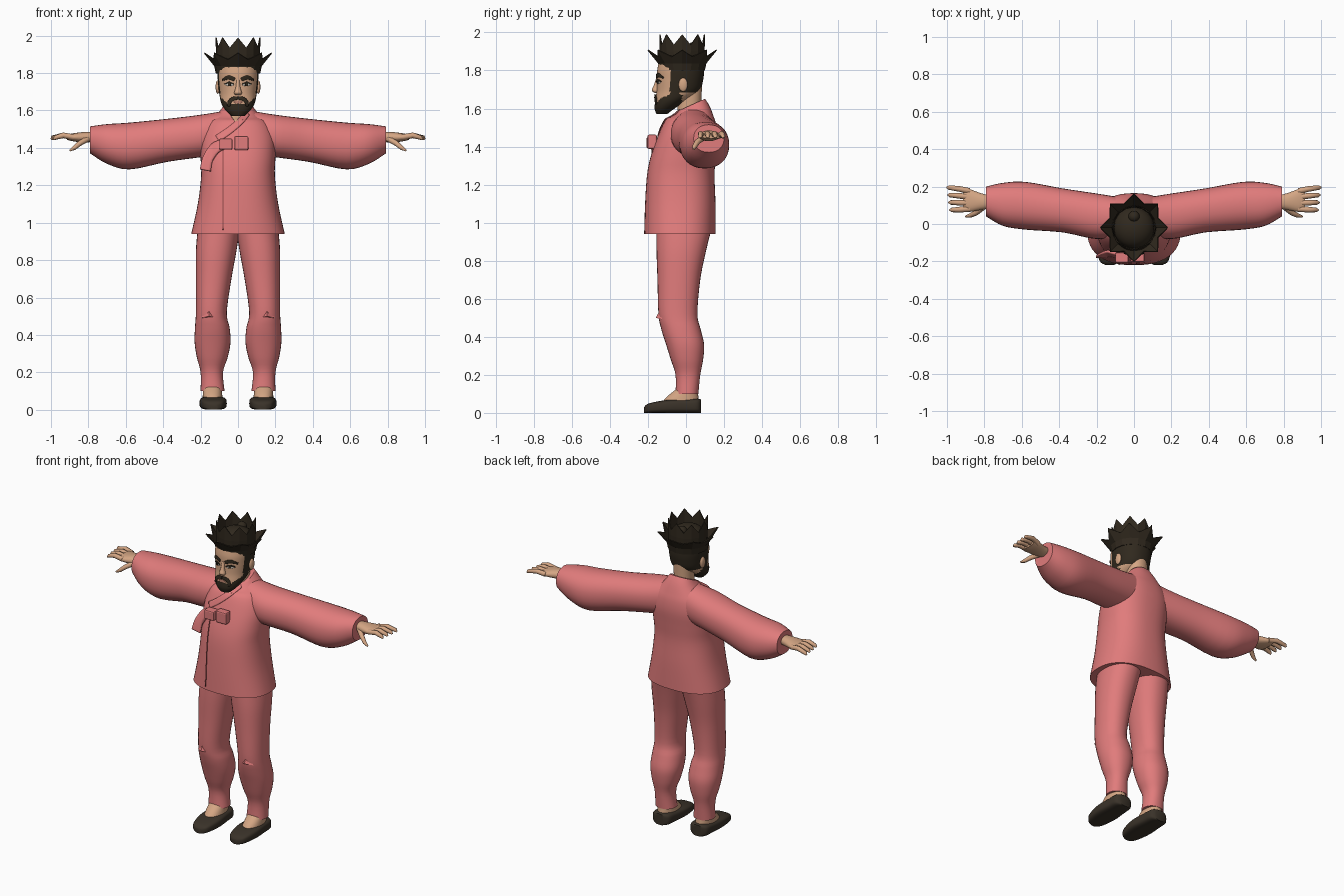
import bpy, bmesh, math
from mathutils import Vector
from mathutils.bvhtree import BVHTree

if "Cube" in bpy.data.objects:
    bpy.data.objects.remove(bpy.data.objects["Cube"])


def material(name, r, g, b):
    m = bpy.data.materials.new(name)
    m.use_nodes = True
    m.diffuse_color = (r, g, b, 1)
    m.node_tree.nodes["Principled BSDF"].inputs["Base Color"].default_value = (r, g, b, 1)
    return m


pink = material("pink_cloth", .75, .2, .2)
seam_pink = material("seam_pink", .3, .07, .07)
skin = material("skin", .66, .38, .23)
hair = material("dark_hair", .03, .022, .013)
leather = material("shoe_leather", .042, .032, .022)
white = material("eye_white", .7, .68, .62)
lip = material("lip", .45, .2, .14)


def add_object(name, verts, faces, mat, smooth=True):
    mesh = bpy.data.meshes.new(name)
    mesh.from_pydata(verts, [], faces)
    bm = bmesh.new()
    bm.from_mesh(mesh)
    bmesh.ops.recalc_face_normals(bm, faces=bm.faces)
    bm.to_mesh(mesh)
    bm.free()
    mesh.materials.append(mat)
    if smooth:
        for p in mesh.polygons:
            p.use_smooth = True
        mesh.set_sharp_from_angle(angle=math.radians(50))
    ob = bpy.data.objects.new(name, mesh)
    bpy.context.collection.objects.link(ob)
    return ob


def spline(rows, steps):
    """Smooth rows of numbers through each other."""
    out = []
    for i in range(len(rows) - 1):
        p, q, r, s = (rows[max(0, min(len(rows) - 1, i + k))] for k in (-1, 0, 1, 2))
        for j in range(steps):
            t = j / steps
            out.append([b + t * (c - a) / 2 + t * t * (a - 2.5 * b + 2 * c - d / 2)
                        + t ** 3 * (1.5 * (b - c) + (d - a) / 2)
                        for a, b, c, d in zip(p, q, r, s)])
    return out + [list(rows[-1])]


def loft(name, axis, rings, mat, side=1, power=2.2, n=32, steps=4):
    """Rings are (position on axis, low/high, low/high of the other two axes)."""
    verts, faces = [], []
    rows = spline(rings, steps)
    for pos, a0, a1, b0, b1 in rows:
        for k in range(n):
            c, s = math.cos(math.tau * k / n), math.sin(math.tau * k / n)
            a = (a0 + a1) / 2 + (a1 - a0) / 2 * math.copysign(abs(c) ** (2 / power), c)
            b = (b0 + b1) / 2 + (b1 - b0) / 2 * math.copysign(abs(s) ** (2 / power), s)
            v = [a, b]
            v.insert(axis, pos)
            verts.append((v[0] * side, v[1], v[2]))
    for i in range(len(rows) - 1):
        for k in range(n):
            m = (k + 1) % n
            faces.append((i * n + k, i * n + m, i * n + n + m, i * n + n + k))
    faces += [tuple(range(n)), tuple(range(len(verts) - n, len(verts)))]
    return add_object(name, verts, faces, mat)


def drape(name, target, path, mat, lift=.003, thick=.004, limit=1):
    """Strip of (x, z, half width) points laid over the front of a target."""
    me = target.data
    tree = BVHTree.FromPolygons([v.co for v in me.vertices], [p.vertices for p in me.polygons])
    rows, verts, faces, cols = spline(path, 6), [], [], 5
    for i, (x, z, w) in enumerate(rows):
        u, v = rows[max(i - 1, 0)], rows[min(i + 1, len(rows) - 1)]
        d = Vector((v[0] - u[0], v[1] - u[1])).normalized()
        for k in range(cols):
            o = w * (k / 2 - 1)
            px, pz = x - d.y * o, z + d.x * o
            hit = tree.ray_cast(Vector((max(-limit, min(limit, px)), -1, pz)), Vector((0, 1, 0)))[0]
            verts.append((px, (hit.y if hit else -.05) - lift, pz))
    for i in range(len(rows) - 1):
        for k in range(cols - 1):
            j = i * cols + k
            faces.append((j, j + 1, j + cols + 1, j + cols))
    ob = add_object(name, verts, faces, mat)
    mod = ob.modifiers.new("thickness", "SOLIDIFY")
    mod.thickness, mod.offset = thick, 0
    return ob


def ball(name, loc, size, mat):
    bpy.ops.mesh.primitive_uv_sphere_add(segments=20, ring_count=12, location=loc)
    ob = bpy.context.object
    ob.name, ob.scale = name, size
    ob.data.materials.append(mat)
    bpy.ops.object.shade_smooth()


def block(name, loc, size, mat):
    bpy.ops.mesh.primitive_cube_add(size=1, location=loc)
    ob = bpy.context.object
    ob.name, ob.scale = name, size
    ob.data.materials.append(mat)
    bpy.ops.object.transform_apply(location=False, rotation=False)
    mod = ob.modifiers.new("soft_edges", "BEVEL")
    mod.width, mod.segments = .008, 2


# Jacket body, with the neckline raised at the back
jacket = loft("jacket", 2, [
    (.94, -.25, .25, -.22, .155), (1.1, -.215, .215, -.215, .155), (1.25, -.197, .197, -.205, .15),
    (1.35, -.2, .2, -.185, .157), (1.45, -.2, .2, -.15, .165), (1.53, -.17, .17, -.115, .155),
    (1.58, -.11, .11, -.075, .13), (1.62, -.075, .075, -.04, .1)], pink, power=2.4, n=48)
for v in jacket.data.vertices:
    if v.co.z > 1.55:
        v.co.z += (v.co.y - .03) * .45 * (v.co.z - 1.55) / .07
drape("neck_opening", jacket, [(.0, 1.585, .045), (0, 1.55, .025), (-.008, 1.52, .001)], skin)
drape("collar_wrap", jacket, [(.05, 1.585, .015), (.01, 1.54, .017), (-.05, 1.49, .018), (-.11, 1.45, .018)], pink, .005)
drape("front_seam", jacket, [(-.08, .96, .002), (-.08, 1.2, .002), (-.08, 1.4, .002)], seam_pink)

# Ribbon tie
block("ribbon_knot", (-.065, -.18, 1.42), (.07, .055, .06), pink)
block("ribbon_loop", (.018, -.178, 1.425), (.075, .05, .075), pink)
drape("ribbon_tail", jacket, [(-.06, 1.425, .025), (-.12, 1.4, .028), (-.16, 1.345, .028), (-.175, 1.28, .03)],
      pink, .015, .012, .14)

# Limbs
for side, label in ((1, "left"), (-1, "right")):
    loft(label + "_sleeve", 0, [
        (.06, -.06, .14, 1.37, 1.6), (.2, -.08, .163, 1.35, 1.577), (.38, -.045, .19, 1.325, 1.555),
        (.58, -.03, .225, 1.285, 1.535), (.7, -.01, .22, 1.315, 1.527), (.79, .04, .2, 1.37, 1.515)],
        pink, side)
    loft(label + "_trouser_leg", 2, [
        (.1, .072, .2, -.055, .065), (.2, .08, .2, -.055, .075), (.28, .055, .22, -.08, .09),
        (.36, .04, .232, -.105, .095), (.44, .045, .23, -.13, .077), (.52, .06, .225, -.145, .06),
        (.7, .035, .225, -.15, .075), (.85, .008, .225, -.155, .105), (.97, -.01, .215, -.155, .135)],
        pink, side)
    # Knee fold: a little overhanging wedge
    x = side * .155
    add_object(label + "_knee_fold", [(x - .045, -.125, .49), (x + .045, -.125, .49), (x, -.135, .545),
                                      (x, -.158, .5)], [(0, 1, 3), (1, 2, 3), (2, 0, 3)], pink, False)
    loft(label + "_foot", 2, [(.05, .08, .19, -.13, .07), (.085, .085, .188, -.1, .065),
                              (.13, .09, .185, -.045, .06)], skin, side)
    loft(label + "_shoe", 1, [
        (-.22, .11, .15, 0, .03), (-.195, .078, .185, 0, .05), (-.1, .06, .205, 0, .068),
        (0, .068, .2, 0, .073), (.06, .075, .195, 0, .075), (.08, .1, .17, 0, .07)], leather, side, 3.5)
    loft(label + "_palm", 0, [(.76, .085, .15, 1.435, 1.485), (.82, .075, .165, 1.428, 1.485),
                              (.88, .065, .187, 1.435, 1.478), (.915, .075, .19, 1.443, 1.47)], skin, side, n=20)
    # Fingers and thumb, round tubes that taper
    cu = bpy.data.curves.new(label + "_fingers", "CURVE")
    cu.dimensions, cu.bevel_depth, cu.bevel_resolution, cu.use_fill_caps = "3D", 1, 2, True
    paths = [[(.88, .08 + .032 * i, 1.457), (.935, .077 + .037 * i, 1.467),
              (.975 + .005 * i, .075 + .04 * i, 1.455), (.985 + .005 * i, .075 + .04 * i, 1.445)] for i in range(4)]
    paths.append([(.8, .095, 1.45), (.845, .06, 1.425), (.875, .045, 1.4), (.9, .04, 1.385)])
    for path in paths:
        sp = cu.splines.new("POLY")
        sp.points.add(len(path) - 1)
        for pt, co, r in zip(sp.points, path, (.016, .015, .012, .005)):
            pt.co, pt.radius = (co[0] * side, co[1], co[2], 1), r
        sp.use_smooth = True
    cu.materials.append(skin)
    bpy.context.collection.objects.link(bpy.data.objects.new(label + "_fingers", cu))

# Head and neck; hair and beard are coloured by region
loft("neck", 2, [(1.52, -.065, .065, -.05, .085), (1.6, -.058, .058, -.045, .08), (1.74, -.06, .06, -.04, .085)], skin)
head = loft("head", 2, [
    (1.57, -.035, .035, -.155, -.1), (1.6, -.066, .066, -.165, -.06), (1.64, -.09, .09, -.162, .0),
    (1.69, -.1, .1, -.155, .07), (1.75, -.107, .107, -.153, .09), (1.81, -.11, .11, -.15, .095),
    (1.87, -.1, .1, -.13, .09), (1.92, -.06, .06, -.08, .05)], skin, n=64, steps=8)
head.data.materials.append(hair)
for p in head.data.polygons:
    c = p.center
    jaw = 1.632 + max(0, abs(c.x) - .05) * .9
    beard = c.z < jaw and c.y < -.02
    sideburn = abs(c.x) > .085 and -.085 < c.y < -.04 and c.z > 1.64
    back_hair = c.y > -.045 and c.z > 1.685
    p.material_index = int(beard or sideburn or back_hair or c.z > 1.83)
loft("nose", 2, [(1.682, -.014, .014, -.165, -.14), (1.695, -.021, .021, -.18, -.14),
                 (1.72, -.013, .013, -.17, -.14), (1.765, -.008, .008, -.155, -.14)], skin, n=16)
drape("mouth", head, [(-.024, 1.645, .003), (0, 1.645, .009), (.024, 1.645, .003)], lip, .003)
for side, label in ((1, "left"), (-1, "right")):
    def face_strip(part, path, mat, lift):
        drape(label + part, head, [(x * side, z, w) for x, z, w in path], mat, lift)
    face_strip("_eyebrow", [(.018, 1.765, .009), (.05, 1.776, .011), (.084, 1.762, .004)], hair, .005)
    face_strip("_eye", [(.024, 1.737, .002), (.044, 1.739, .009), (.068, 1.739, .002)], white, .002)
    face_strip("_iris", [(.038, 1.739, .008), (.052, 1.739, .008)], hair, .004)
    face_strip("_eyelid", [(.022, 1.74, .003), (.045, 1.75, .004), (.072, 1.741, .003)], hair, .004)
    face_strip("_moustache", [(0, 1.667, .008), (.028, 1.662, .01), (.045, 1.645, .009), (.05, 1.622, .007)], hair, .006)
    ball(label + "_ear", (side * .108, -.015, 1.725), (.012, .024, .036), skin)


# Crown: two zigzag bands round a dome with a topknot
def zigzag_band(name, foot, waist, valley, tip, points=8):
    n, verts = points * 2, []
    for level in (foot, waist, None):
        for k in range(n):
            r, z = level or (valley if k % 2 else tip)
            a = math.tau * k / n + math.pi / 2
            verts.append((r * math.cos(a), -.02 + r * math.sin(a), z))
    faces = [(i * n + k, i * n + (k + 1) % n, i * n + n + (k + 1) % n, i * n + n + k)
             for i in range(2) for k in range(n)]
    ob = add_object(name, verts, faces, hair, False)
    mod = ob.modifiers.new("thickness", "SOLIDIFY")
    mod.thickness, mod.offset = .006, -1


zigzag_band("crown_outer_band", (.113, 1.8), (.122, 1.84), (.136, 1.875), (.178, 1.91))
zigzag_band("crown_inner_band", (.112, 1.82), (.118, 1.9), (.118, 1.935), (.12, 1.99))
ball("crown_dome", (0, -.02, 1.86), (.108, .11, .08), hair)
ball("topknot", (0, .04, 1.92), (.03, .03, .03), hair)
